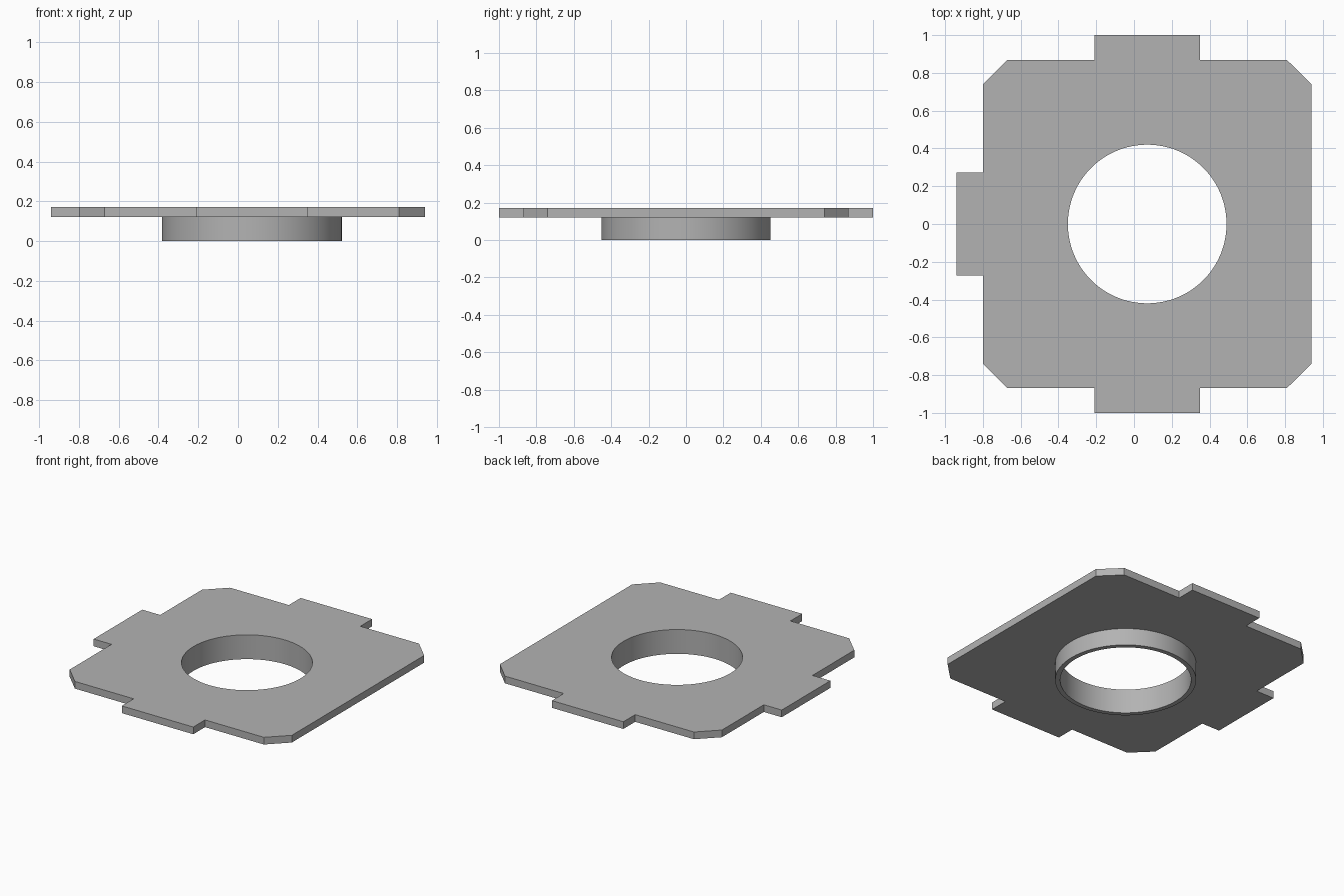
import bpy, bmesh, math

cube = bpy.data.objects.get("Cube")
if cube:
    bpy.data.objects.remove(cube, do_unlink=True)

PLATE_TOP, PLATE_BOTTOM = 0.172, 0.121
BORE_X, BORE_R, COLLAR_R, SEGMENTS = 0.07, 0.42, 0.452, 128

grey = bpy.data.materials.new("plain grey")
grey.use_nodes = True
colour = (0.45, 0.45, 0.45, 1)
grey.diffuse_color = colour
grey.node_tree.nodes["Principled BSDF"].inputs["Base Color"].default_value = colour

# Plate outline: back half from right to left edge, mirrored to the front
half = [(0.94, 0.74), (0.81, 0.868), (0.35, 0.868), (0.35, 1.0), (-0.21, 1.0),
        (-0.21, 0.868), (-0.67, 0.868), (-0.80, 0.74), (-0.80, 0.272), (-0.94, 0.272)]
outline = half + [(x, -y) for x, y in reversed(half)]


def circle(radius):
    angles = [2 * math.pi * i / SEGMENTS for i in range(SEGMENTS)]
    return [(BORE_X + radius * math.cos(a), radius * math.sin(a)) for a in angles]


bm = bmesh.new()


def loop(points, z):
    return [bm.verts.new((x, y, z)) for x, y in points]


def band(a, b):
    for i in range(len(a)):
        j = (i + 1) % len(a)
        bm.faces.new((a[i], a[j], b[j], b[i]))


def fill_between(outer, inner):
    edges = []
    for ring in (outer, inner):
        for i, v in enumerate(ring):
            w = ring[(i + 1) % len(ring)]
            edges.append(bm.edges.get((v, w)) or bm.edges.new((v, w)))
    bmesh.ops.triangle_fill(bm, edges=edges, use_beauty=True)


# Plate rim, top and underside
rim_top, rim_bottom = loop(outline, PLATE_TOP), loop(outline, PLATE_BOTTOM)
bore_top, collar_top = loop(circle(BORE_R), PLATE_TOP), loop(circle(COLLAR_R), PLATE_BOTTOM)
band(rim_bottom, rim_top)
fill_between(rim_top, bore_top)
fill_between(rim_bottom, collar_top)

# Hollow collar below the plate, its bore running through to the top
bore_bottom, collar_bottom = loop(circle(BORE_R), 0), loop(circle(COLLAR_R), 0)
band(collar_top, collar_bottom)
band(collar_bottom, bore_bottom)
band(bore_bottom, bore_top)

bmesh.ops.recalc_face_normals(bm, faces=bm.faces[:])
mesh = bpy.data.meshes.new("collared_plate")
bm.to_mesh(mesh)
bm.free()
mesh.materials.append(grey)
plate = bpy.data.objects.new("collared_plate", mesh)
bpy.context.collection.objects.link(plate)

# Smooth round walls, crisp edges
bpy.ops.object.select_all(action="DESELECT")
plate.select_set(True)
bpy.context.view_layer.objects.active = plate
bpy.ops.object.shade_smooth_by_angle(angle=math.radians(30))
